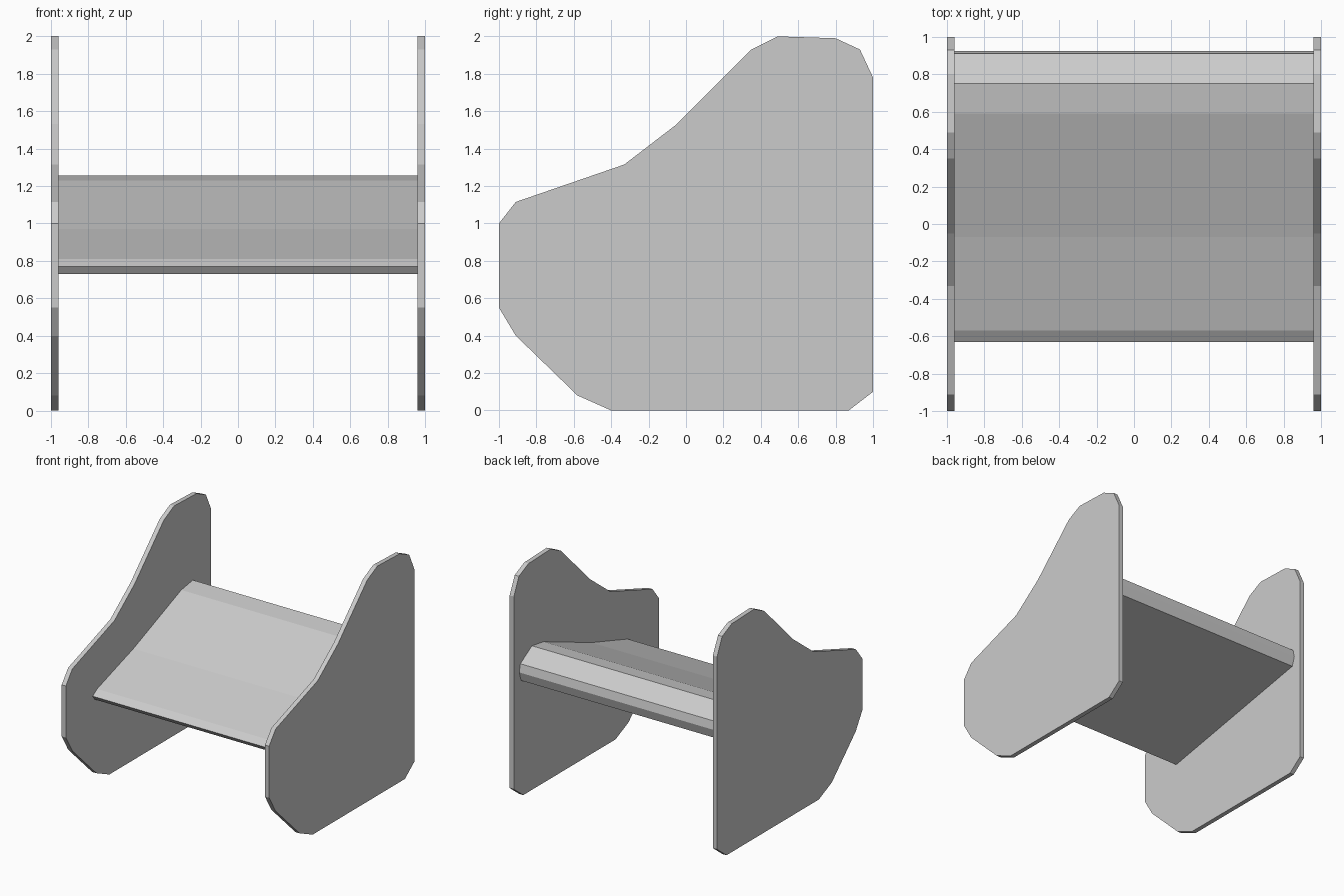
import bpy
import bmesh

if "Cube" in bpy.data.objects:
    bpy.data.objects.remove(bpy.data.objects["Cube"])


def extrude_profile(name, profile, x0, x1):
    """Extrude a (y, z) outline along x from x0 to x1."""
    bm = bmesh.new()
    face = bm.faces.new([bm.verts.new((x0, y, z)) for y, z in profile])
    res = bmesh.ops.extrude_face_region(bm, geom=[face], use_keep_orig=True)
    moved = [v for v in res["geom"] if isinstance(v, bmesh.types.BMVert)]
    bmesh.ops.translate(bm, verts=moved, vec=(x1 - x0, 0, 0))
    bmesh.ops.recalc_face_normals(bm, faces=bm.faces)
    mesh = bpy.data.meshes.new(name)
    bm.to_mesh(mesh)
    bm.free()
    obj = bpy.data.objects.new(name, mesh)
    bpy.context.collection.objects.link(obj)
    return obj


# Side panel outline: low rounded front, tall rounded back
panel = [(-1, 1.0), (-0.91, 1.115), (-0.33, 1.315), (-0.05, 1.53),
         (0.35, 1.93), (0.49, 2.0), (0.80, 1.99), (0.93, 1.93),
         (1, 1.78), (1, 0.10), (0.87, 0), (-0.40, 0),
         (-0.58, 0.08), (-0.91, 0.40), (-1, 0.55)]

# Sloping seat slab with rounded front lip and back edge
seat = [(-0.60, 0.73), (-0.63, 0.77), (-0.57, 0.81), (-0.07, 0.97),
        (0.59, 1.23), (0.75, 1.255), (0.91, 1.16), (0.925, 1.09),
        (0.90, 1.01)]

for label, side in (("left", -1), ("right", 1)):
    extrude_profile(f"{label}_side_panel", panel, side * 0.96, side * 1.0)

extrude_profile("seat", seat, -0.96, 0.96)
